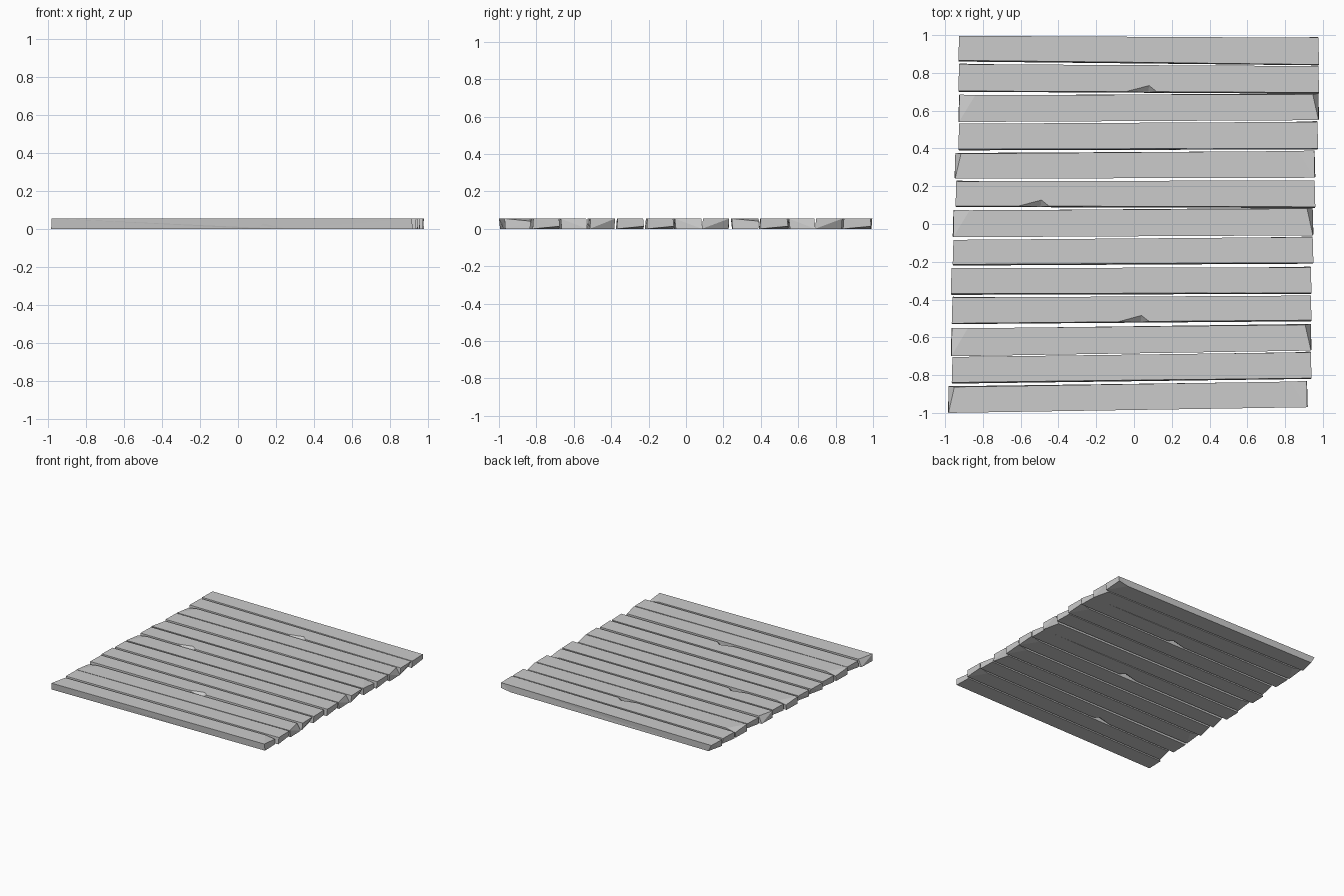
import bpy, bmesh

if "Cube" in bpy.data.objects:
    bpy.data.objects.remove(bpy.data.objects["Cube"])

H = 0.055  # plank thickness


def plank(name, xl, xr, left, right, chip, flip):
    """One worn plank. left/right = (low y, high y) at each end; chip = x of the
    notch apex; mirrored = notch skewed the other way; flip = upside down."""
    (cx, mirrored) = chip
    s = -1 if mirrored else 1
    mid, half = (xl + xr) / 2, (xr - xl) / 2
    cu = (cx - mid) * s
    bm = bmesh.new()

    def v(u, w, z, inset=0.0):
        # u: along the plank, w: 0 front edge .. 1 back edge, inset: metres inwards
        x = mid + s * u
        t = (x - xl) / (xr - xl)
        lo = left[0] + (right[0] - left[0]) * t
        hi = left[1] + (right[1] - left[1]) * t
        y = lo + inset if w == 0 else hi - inset
        return bm.verts.new((x, y, H - z if flip else z))

    # worn-edge notch side
    lf, lb = v(-half, 0, H, .006), v(-half + .004, 1, H, .004)
    rf, rb = v(half, 0, H, .004), v(half - .004, 1, H, .004)
    a, b = v(cu - .04, 0, H, .006), v(cu + .125, 0, H, .005)
    t, n = v(cu, 0, H, .038), v(cu + .005, 0, H - .028, .002)
    # opposite side: slanted left end, one worn-down right corner
    lf2, lb2 = v(-half + .003, 0, 0), v(-half + .034, 1, 0, .008)
    rf2, rb2 = v(half - .003, 0, 0), v(half - .006, 1, .014)
    k = v(half - .09, 1, 0, .003)

    for f in [(lf, a, t, b, rf, rb, lb), (lf, lf2, rf2, rf, b, n, a),
              (a, n, t), (n, b, t), (lf2, lb2, k, rf2), (rf2, k, rb2),
              (lb, rb, rb2, k, lb2), (lf, lb, lf2), (lb, lb2, lf2),
              (rf, rf2, rb2), (rf, rb2, rb)]:
        bm.faces.new(f)
    bmesh.ops.triangulate(bm, faces=[f for f in bm.faces if len(f.verts) > 3])
    bmesh.ops.recalc_face_normals(bm, faces=bm.faces)
    me = bpy.data.meshes.new(name)
    bm.to_mesh(me)
    bm.free()
    bpy.context.collection.objects.link(bpy.data.objects.new(name, me))


# Planks from back to front: ends in x, y span left, y span right, notch, flipped
planks = [
    (-.93, .98, (.86, 1.0), (.84, .99), (.19, 0), 0),
    (-.93, .98, (.70, .85), (.69, .84), (.08, 1), 0),
    (-.93, .98, (.54, .685), (.55, .695), (.10, 1), 1),
    (-.93, .975, (.39, .535), (.395, .545), (.19, 0), 0),
    (-.95, .96, (.24, .38), (.245, .39), (-.10, 0), 1),
    (-.945, .96, (.09, .23), (.085, .235), (-.49, 1), 0),
    (-.96, .95, (-.07, .075), (-.06, .09), (.05, 1), 1),
    (-.96, .95, (-.22, -.08), (-.21, -.065), (.42, 0), 0),
    (-.97, .94, (-.375, -.23), (-.37, -.225), (.41, 0), 0),
    (-.965, .94, (-.53, -.385), (-.515, -.375), (.04, 1), 0),
    (-.97, .94, (-.70, -.55), (-.67, -.525), (-.21, 1), 1),
    (-.965, .94, (-.845, -.70), (-.82, -.675), (.15, 0), 0),
    (-.985, .92, (-1.0, -.855), (-.97, -.83), (.13, 0), 1),
]
for i, p in enumerate(planks):
    plank(f"plank_{i + 1:02d}", *p)
